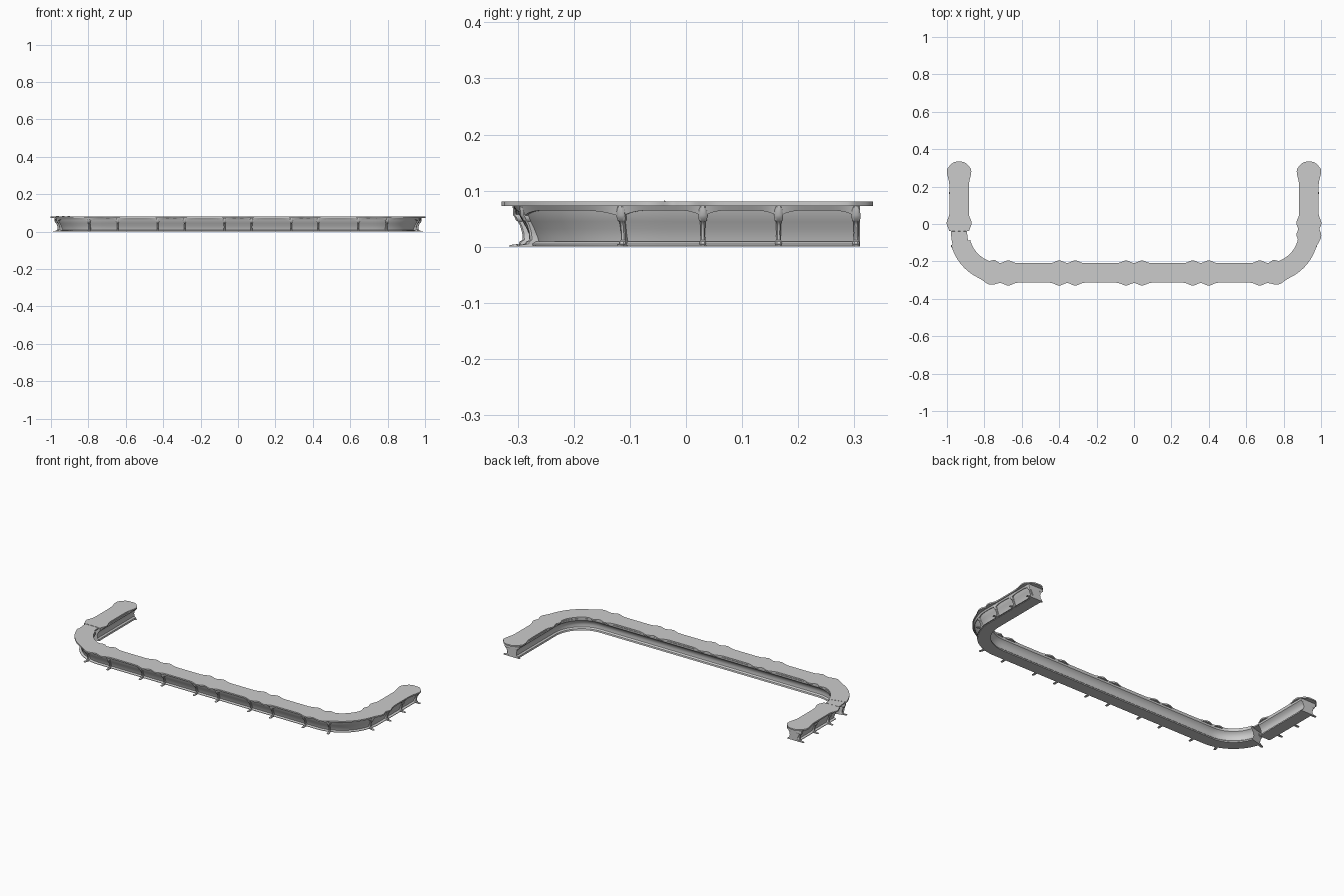
import bpy, bmesh, math
from mathutils import Vector

if "Cube" in bpy.data.objects:
    bpy.data.objects.remove(bpy.data.objects["Cube"])

R, CX, CY, END = 0.2175, 0.7175, -0.0445, 0.31
L1 = END - CY
ARC = R * math.pi / 2
HALF = L1 + ARC + CX          # path length from an arm end to the middle
TOTAL = HALF * 2


def path(s):
    """Point and outward normal of the U centreline, s from left arm end to right arm end."""
    m = -1
    if s > HALF:
        s, m = TOTAL - s, 1
    if s < L1:
        p, n = (CX + R, END - s), (1, 0)
    elif s < L1 + ARC:
        a = (s - L1) / R
        n = (math.cos(a), -math.sin(a))
        p = (CX + R * n[0], CY + R * n[1])
    else:
        p, n = (HALF - s, CY - R), (0, -1)
    return Vector((m * p[0], p[1], 0)), Vector((m * n[0], n[1], 0))


def place(s, off, z):
    p, n = path(s)
    return p + n * off + Vector((0, 0, z))


def finish(name, bm, smooth=True):
    bmesh.ops.recalc_face_normals(bm, faces=bm.faces)
    me = bpy.data.meshes.new(name)
    bm.to_mesh(me)
    bm.free()
    ob = bpy.data.objects.new(name, me)
    bpy.context.collection.objects.link(ob)
    if smooth:
        bpy.ops.object.select_all(action='DESELECT')
        ob.select_set(True)
        bpy.context.view_layer.objects.active = ob
        bpy.ops.object.shade_smooth_by_angle(angle=math.radians(35))
    return ob


def sweep(name, stations, section):
    """Loft section(s) -> [(offset, z)] along the path stations, with end caps."""
    bm = bmesh.new()
    rings = [[bm.verts.new(place(s, o, z)) for o, z in section(s)] for s in stations]
    n = len(rings[0])
    for a, b in zip(rings, rings[1:]):
        for i in range(n):
            j = (i + 1) % n
            bm.faces.new((a[i], a[j], b[j], b[i]))
    bm.faces.new(rings[0])
    bm.faces.new(rings[-1][::-1])
    return finish(name, bm)


def steps(a, b, d=0.008):
    n = max(2, round((b - a) / d))
    return [a + (b - a) * i / n for i in range(n + 1)]


# Positions along the path of pilasters and countertop bumps
side = [END - y for y in (0.303, 0.165, 0.03)] + [L1 + 0.28 * R, L1 + ARC - 0.28 * R]
front = [HALF + c + d for c in (-0.715, -0.357, 0, 0.357, 0.715) for d in (-0.072, 0.072)]
pilasters = sorted(set(side[:4] + front + [TOTAL - s for s in side[:4]]))
bumps = [HALF + c + d for c in (-0.715, -0.357, 0, 0.357, 0.715) for d in (-0.043, 0.043)]
bumps += [END - 0.005, TOTAL - END + 0.005, TOTAL - END - 0.06]
GAP0, GAP1 = END + 0.038, END + 0.10


def half_width(s):
    w = 0.051 + 0.016 * max(math.exp(-((s - b) / 0.03) ** 2) for b in bumps)
    e = min(s, TOTAL - s)
    w = max(w, 0.051 + 0.014 * math.exp(-((e - 0.03) / 0.045) ** 2))
    if e < 0.012:               # rounded, notched arm ends
        w = 0.015 + 0.045 * math.sqrt(max(0, (e + 0.023) / 0.035))
    return w


def top_section(s):
    w = half_width(s)
    return [(w, 0.073), (w, 0.081), (-w, 0.081), (-w, 0.073)]


# Countertop: lift-flap arm, narrow flap and main run
tip = [-0.023, -0.021, -0.016, -0.01, 0]
sweep("side_countertop", tip + steps(0.006, GAP0), top_section)
sweep("main_countertop", steps(GAP1, TOTAL - 0.006) + [TOTAL - t for t in reversed(tip)], top_section)
sweep("lift_flap", steps(GAP0, GAP1),
      lambda s: [(0.043, 0.073), (0.043, 0.080), (-0.043, 0.080), (-0.043, 0.073)])

# Concave outer wall curve shared by panels and pilasters
outer = [(0.013, 0.006), (0.016, 0.018), (0.022, 0.032), (0.029, 0.045), (0.036, 0.058), (0.040, 0.073)]
inner = [(-0.054, 0.073), (-0.053, 0.062), (-0.046, 0.056), (-0.038, 0.045), (-0.034, 0.030),
         (-0.036, 0.016), (-0.044, 0.009), (-0.046, 0.0)]
body = [(0.020, 0.0), (0.020, 0.006)] + outer + inner


def frieze_section(s):
    """Valance whose lower edge arches between neighbouring pilasters."""
    lo = max([p for p in pilasters if p <= s], default=0)
    hi = min([p for p in pilasters if p > s], default=TOTAL)
    t = abs((s - lo) / (hi - lo) * 2 - 1) if hi - lo > 0.02 else 1
    z = 0.053 + 0.012 * (1 - t ** 4)
    return [(0.028, z), (0.041, z), (0.046, 0.0735), (0.028, 0.0735)]


for tag, a, b in (("side", 0.0, GAP0), ("main", GAP1, TOTAL)):
    sweep(tag + "_bar_body", steps(a, b, 0.02), lambda s: body)
    sweep(tag + "_arched_frieze", steps(a, b, 0.006), frieze_section)
    sweep(tag + "_base_rail", steps(a, b, 0.02),
          lambda s: [(0.0, 0.002), (0.026, 0.002), (0.026, 0.005), (0.020, 0.009), (0.0, 0.009)])


def pilaster(bm, s, flip=1):
    """Curved bracket: foot, shaft, collar and capital; rows are offset, z, half width."""
    rows = [(0.054, 0.0, 0.007), (0.052, 0.003, 0.006), (0.036, 0.005, 0.006), (0.035, 0.009, 0.006),
            (0.029, 0.012, 0.0045), (0.030, 0.025, 0.004), (0.034, 0.038, 0.0045), (0.038, 0.045, 0.005),
            (0.041, 0.047, 0.007), (0.043, 0.052, 0.008), (0.046, 0.056, 0.008), (0.047, 0.073, 0.006)]
    p, n = path(s)
    t = Vector((-n.y, n.x, 0))
    n = n * flip
    rings = []
    for o, z, w in rows:
        back = 0.008 if flip > 0 else 0.030
        pts = [(back, -w), (o - 0.003, -w), (o, -w * 0.5), (o, w * 0.5), (o - 0.003, w), (back, w)]
        rings.append([bm.verts.new(p + n * a + t * b + Vector((0, 0, z))) for a, b in pts])
    for a, b in zip(rings, rings[1:]):
        for i in range(6):
            j = (i + 1) % 6
            bm.faces.new((a[i], a[j], b[j], b[i]))
    bm.faces.new(rings[0])
    bm.faces.new(rings[-1])


# Pilasters along the outside, plus inner ones at the arm ends
bm = bmesh.new()
for s in pilasters:
    pilaster(bm, s)
for s in (0.007, TOTAL - 0.007):
    pilaster(bm, s, -1)
finish("pilasters", bm)

# Small hinge barrels where the flap meets the side arm
for i, off in enumerate((-0.03, 0, 0.03)):
    c = place(GAP0, off, 0.0808)
    bpy.ops.mesh.primitive_cylinder_add(vertices=10, radius=0.0015, depth=0.014, location=c,
                                        rotation=(0, math.pi / 2, 0))
    bpy.context.object.name = "flap_hinge_%d" % (i + 1)
